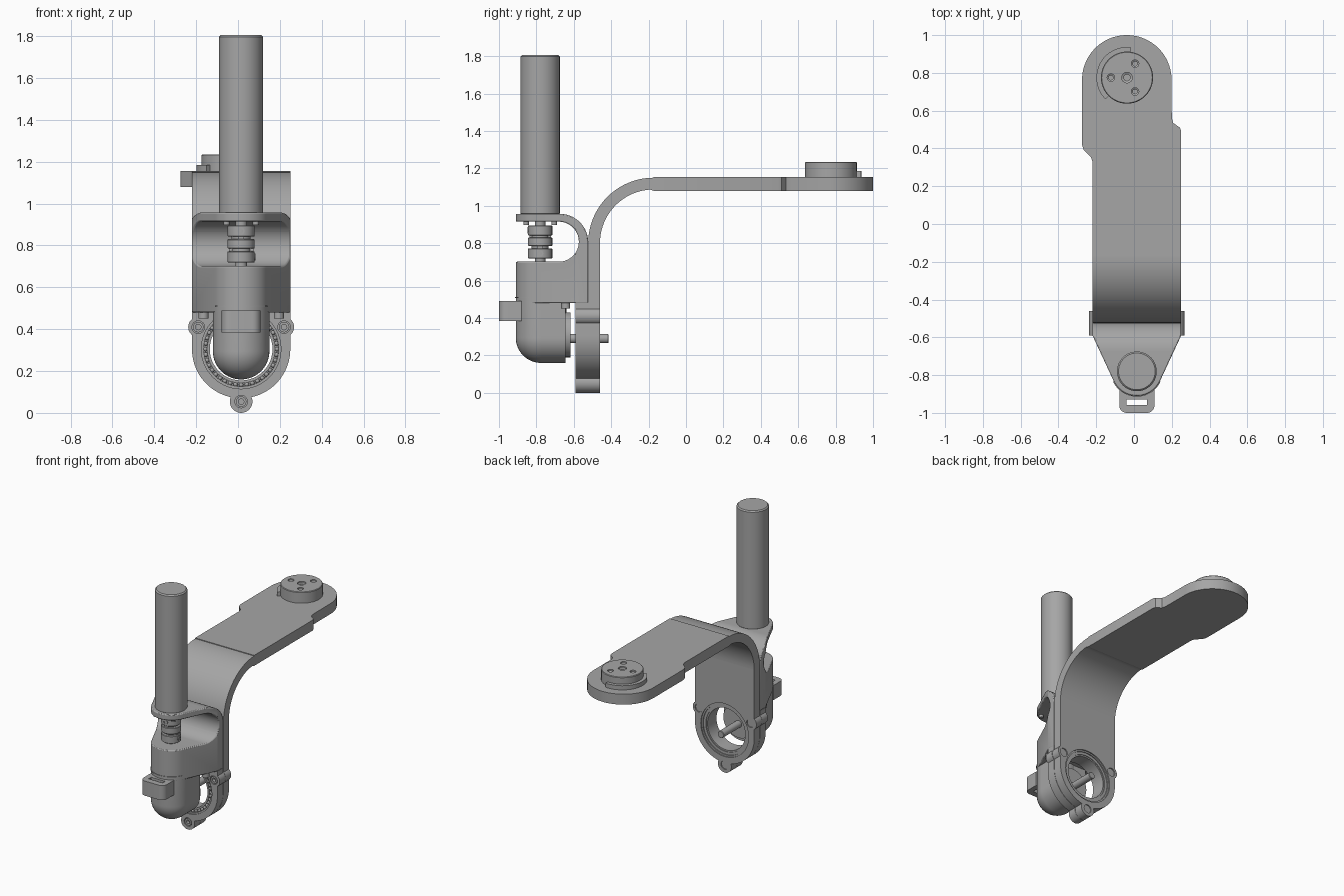
import bpy, bmesh
from math import sin, cos, radians, pi
from mathutils import Matrix, Vector

cube = bpy.data.objects.get("Cube")
if cube:
    bpy.data.objects.remove(cube, do_unlink=True)

grey = bpy.data.materials.new("plain grey")
grey.use_nodes = True
colour = (0.38, 0.38, 0.38, 1)
grey.diffuse_color = colour
grey.node_tree.nodes["Principled BSDF"].inputs["Base Color"].default_value = colour

CX = 0.015      # centre line of the drive unit
MY = -0.78      # motor axis
WZ = 0.305      # height of the output shaft bearing


def finish(name, bm):
    bmesh.ops.remove_doubles(bm, verts=bm.verts, dist=1e-5)
    bmesh.ops.recalc_face_normals(bm, faces=bm.faces)
    mesh = bpy.data.meshes.new(name)
    bm.to_mesh(mesh)
    bm.free()
    mesh.materials.append(grey)
    ob = bpy.data.objects.new(name, mesh)
    bpy.context.collection.objects.link(ob)
    return ob


def arc(cx, cy, r, a, b, n=20):
    angles = [radians(a + (b - a) * i / n) for i in range(n + 1)]
    return [(cx + r * cos(t), cy + r * sin(t)) for t in angles]


def prism(name, pts, plane, lo, hi):
    """Extrude a 2D outline through the remaining axis."""
    place = {"XY": lambda u, v: (u, v, lo),
             "XZ": lambda u, v: (u, lo, v),
             "YZ": lambda u, v: (lo, u, v)}[plane]
    axis = Vector({"XY": (0, 0, 1), "XZ": (0, 1, 0), "YZ": (1, 0, 0)}[plane])
    bm = bmesh.new()
    face = bm.faces.new([bm.verts.new(place(u, v)) for u, v in pts])
    ext = bmesh.ops.extrude_face_region(bm, geom=[face])
    verts = [g for g in ext["geom"] if isinstance(g, bmesh.types.BMVert)]
    bmesh.ops.translate(bm, verts=verts, vec=axis * (hi - lo))
    return finish(name, bm)


def lathe(name, profile, centre, axis="Z", closed=False, steps=48):
    """Spin (radius, height) points around an axis through centre."""
    bm = bmesh.new()
    vs = [bm.verts.new((r, 0, h)) for r, h in profile]
    es = [bm.edges.new(p) for p in zip(vs, vs[1:])]
    if closed:
        es.append(bm.edges.new((vs[-1], vs[0])))
    bmesh.ops.spin(bm, geom=vs + es, cent=(0, 0, 0), axis=(0, 0, 1),
                   angle=2 * pi, steps=steps, use_merge=False)
    turn = {"Z": Matrix(), "Y": Matrix.Rotation(-pi / 2, 4, "X"),
            "X": Matrix.Rotation(pi / 2, 4, "Y")}[axis]
    bm.transform(Matrix.Translation(centre) @ turn)
    return finish(name, bm)


def rod(name, r, lo, hi, centre, axis="Z", c=0.0, steps=48):
    """Cylinder with optional chamfer c."""
    pts = [(0, lo), (r, lo), (r, hi), (0, hi)]
    if c:
        pts = [(0, lo), (r - c, lo), (r, lo + c), (r, hi - c), (r - c, hi), (0, hi)]
    return lathe(name, pts, centre, axis, steps=steps)


def ring(name, r0, r1, lo, hi, centre, axis="Y"):
    return lathe(name, [(r0, lo), (r1, lo), (r1, hi), (r0, hi)], centre, axis, True)


def combine(ob, tool, op):
    mod = ob.modifiers.new(op, "BOOLEAN")
    mod.operation, mod.object, mod.solver = op, tool, "EXACT"
    bpy.context.view_layer.objects.active = ob
    bpy.ops.object.modifier_apply(modifier=mod.name)
    bpy.data.objects.remove(tool, do_unlink=True)


# Curved arm: vertical leg, bend and horizontal plate
LUGS = [(CX - 0.205, 0.41, 0.048), (CX + 0.205, 0.41, 0.048), (CX, 0.054, 0.054)]


def flange(name, top, lo, hi):
    """Round-ended plate with three screw lugs and a bearing hole."""
    outline = arc(CX, WZ, 0.235, 180, 360, 40) + [(CX + 0.235, top), (CX - 0.235, top)]
    ob = prism(name, outline, "XZ", lo, hi)
    for x, z, r in LUGS:
        combine(ob, rod("lug", r, lo, hi, (x, 0, z), "Y", steps=32), "UNION")
    for x, z, r in LUGS:
        combine(ob, rod("lug_hole", 0.03, lo - 0.1, hi + 0.1, (x, 0, z), "Y", steps=24), "DIFFERENCE")
    combine(ob, rod("bore", 0.19, lo - 0.1, hi + 0.1, (CX, 0, WZ), "Y", steps=64), "DIFFERENCE")
    return ob


flange("arm_leg", 0.80, -0.523, -0.46)
flange("housing_flange", 0.482, -0.59, -0.525)
bend = arc(-0.173, 0.80, 0.35, 180, 90, 24)
bend += [(-0.173, 1.08)] + arc(-0.173, 0.80, 0.287, 90, 180, 24)[1:]
prism("arm_bend", bend, "YZ", -0.22, 0.25)
plate = [(-0.22, -0.173), (0.25, -0.173), (0.25, 0.49), (0.243, 0.51),
         (0.208, 0.535), (0.2, 0.56)]
plate += arc(-0.038, 0.763, 0.237, 0, 180, 48)
plate += [(-0.275, 0.42), (-0.265, 0.39), (-0.228, 0.355), (-0.22, 0.33)]
prism("arm_plate", plate, "XY", 1.08, 1.155)

# Mounting hub on the arm end
HUB = (-0.037, 0.775)
hub = rod("mounting_hub", 0.138, 1.15, 1.235, (*HUB, 0), c=0.004)
for x, y in [(0, 0)] + [(0.085 * cos(radians(a)), 0.085 * sin(radians(a))) for a in (60, 180, 300)]:
    at = (HUB[0] + x, HUB[1] + y, 0)
    r = 0.02 if x else 0.028
    hole = lathe("hub_hole", [(0, 1.17), (r * 0.6, 1.17), (r * 0.6, 1.22), (r, 1.225),
                              (r, 1.25), (0, 1.25)], at, steps=24)
    combine(hub, hole, "DIFFERENCE")
collar = arc(*HUB, 0.162, 82, 225) + arc(*HUB, 0.13, 225, 82)
prism("hub_collar", collar, "XY", 1.15, 1.185)

# Upper housing: side profile trimmed to the tapered plan
side = [(-0.523, 0.48)] + arc(-0.675, 0.805, 0.152, 0, 90)
side += [(-0.93, 0.957), (-0.93, 0.915)] + arc(-0.68, 0.808, 0.107, 90, -90, 28)
side += [(-0.93, 0.701), (-0.93, 0.48)]
housing = prism("housing", side, "YZ", -0.4, 0.4)
plan = [(0.25, -0.5), (0.25, -0.59)] + arc(CX, -0.775, 0.135, -25, -155, 28)
plan += [(-0.22, -0.59), (-0.22, -0.5)]
combine(housing, prism("plan_trim", plan, "XY", 0.3, 1.1), "INTERSECT")
bev = housing.modifiers.new("soft edges", "BEVEL")
bev.width, bev.segments, bev.limit_method = 0.006, 2, "ANGLE"
bev.angle_limit = radians(40)

# Rounded gear cover below the housing
cover = arc(CX, 0.295, 0.135, 180, 360, 32) + [(CX + 0.135, 0.485), (CX - 0.135, 0.485)]
prism("gear_cover_back", cover, "XZ", -0.775, -0.645)
dome = [(p[0], p[1]) for p in arc(0, 0.295, 0.135, -90, 0, 16)] + [(0.135, 0.49), (0, 0.49)]
lathe("gear_cover_front", dome, (CX, -0.775, 0), steps=64)
rod("gear_cover_flange", 0.12, -0.65, -0.617, (CX, 0, 0.31), "Y")
rod("output_shaft", 0.025, -0.63, -0.415, (CX, 0, 0.29), "Y", c=0.003)
for sx in (-1, 1):
    rod("housing_screw", 0.024, 0.45, 0.49, (CX + sx * 0.18, -0.643, 0), steps=24)

# Ball bearing in the flange
AXLE = (CX, 0, WZ)
ring("bearing_outer_race", 0.179, 0.191, -0.582, -0.468, AXLE)
ring("bearing_inner_race", 0.15, 0.163, -0.582, -0.48, AXLE)
ring("bearing_cage", 0.16, 0.182, -0.565, -0.475, AXLE)
bm = bmesh.new()
for i in range(40):
    t = 2 * pi * i / 40
    at = Matrix.Translation((CX + 0.171 * cos(t), -0.572, WZ + 0.171 * sin(t)))
    bmesh.ops.create_uvsphere(bm, u_segments=12, v_segments=8, radius=0.011, matrix=at)
finish("bearing_balls", bm)

# Flange screws with hollow heads
for x, z, r in LUGS:
    ring("screw_head", 0.013, 0.025, -0.588, -0.55, (x, 0, z))
    rod("screw_body", 0.0302, -0.565, -0.467, (x, 0, z), "Y", steps=24)

# Cable connector on the front
tab = [(CX - 0.093, -0.88)] + arc(CX - 0.053, -0.96, 0.04, 180, 270, 8)
tab += arc(CX + 0.053, -0.96, 0.04, 270, 360, 8) + [(CX + 0.093, -0.88)]
connector = prism("connector", tab, "XY", 0.385, 0.49)
slot = [(CX - 0.055, -0.957), (CX + 0.055, -0.957), (CX + 0.055, -0.928), (CX - 0.055, -0.928)]
combine(connector, prism("slot", slot, "XY", 0.3, 0.6), "DIFFERENCE")
rim = arc(CX, -0.775, 0.139, -25, -155, 28)
prism("connector_rim", rim, "XY", 0.507, 0.513)

# Motor, shaft and coupling
AXIS = (CX, MY, 0)
rod("motor", 0.105, 0.95, 1.805, AXIS, c=0.008, steps=64)
rod("motor_shaft", 0.028, 0.69, 0.96, AXIS, steps=24)
rod("coupling_core", 0.045, 0.725, 0.89, AXIS)
for lo, hi in [(0.718, 0.772), (0.785, 0.83), (0.842, 0.895)]:
    rod("coupling_disc", 0.065, lo, hi, AXIS, c=0.003)
for z, half, axis in [(0.778, 0.058, "X"), (0.836, 0.058, "Y")]:
    rod("coupling_key", 0.015, -half, half, (CX, MY, z), axis, steps=16)
ring("clamp_screw_front", 0.009, 0.017, -0.068, 0, (CX, MY, 0.869), "Y")
ring("clamp_screw_side", 0.009, 0.017, 0, 0.068, (CX, MY, 0.745), "X")
for sx in (-1, 1):
    for sy in (-1, 1):
        rod("motor_screw", 0.015, 0.898, 0.92, (CX + sx * 0.07, MY + sy * 0.075, 0), steps=16)

# Smooth the round surfaces, keep edges crisp
bpy.ops.object.select_all(action="DESELECT")
for ob in bpy.context.collection.objects:
    if ob.type == "MESH" and grey.name in ob.data.materials:
        ob.select_set(True)
        bpy.context.view_layer.objects.active = ob
bpy.ops.object.shade_smooth_by_angle(angle=radians(30))
